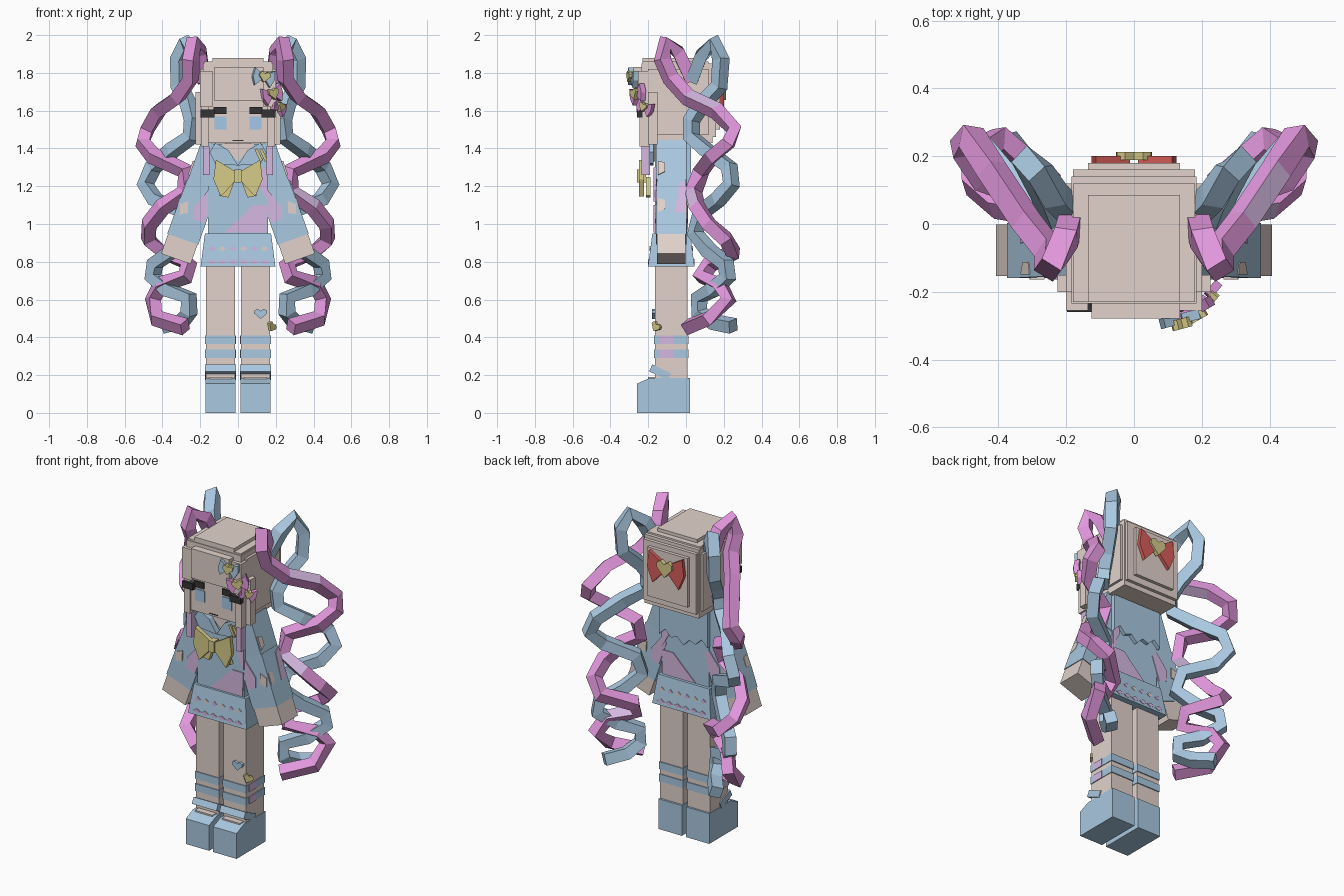
import bpy
import bmesh
from math import radians, pi
from mathutils import Matrix, Vector

default_cube = bpy.data.objects.get("Cube")
if default_cube:
    bpy.data.objects.remove(default_cube, do_unlink=True)


def material(name, r, g, b):
    mat = bpy.data.materials.new(name)
    mat.use_nodes = True
    mat.diffuse_color = (r, g, b, 1)
    mat.node_tree.nodes["Principled BSDF"].inputs["Base Color"].default_value = (r, g, b, 1)
    return mat


SKIN = material("warm beige", .76, .65, .60)
BLUE = material("powder blue", .40, .58, .75)
EYE = material("eye blue", .37, .58, .80)
PINK = material("orchid pink", .76, .31, .72)
LILAC = material("lilac", .66, .48, .75)
GOLD = material("pale gold", .68, .60, .25)
RED = material("coral red", .68, .11, .10)
BLACK = material("soft black", .035, .033, .035)


def finish(name, bm, mat, matrix=None):
    if matrix:
        bm.transform(matrix)
    bmesh.ops.recalc_face_normals(bm, faces=bm.faces[:])
    mesh = bpy.data.meshes.new(name)
    bm.to_mesh(mesh)
    bm.free()
    mesh.materials.append(mat)
    obj = bpy.data.objects.new(name, mesh)
    bpy.context.collection.objects.link(obj)
    return obj


def loft(name, bottom, top, mat, matrix=None):
    """Bridge two equal closed loops of 3D points and cap both ends."""
    bm = bmesh.new()
    a = [bm.verts.new(p) for p in bottom]
    b = [bm.verts.new(p) for p in top]
    bm.faces.new(a)
    bm.faces.new(b)
    for i in range(len(a)):
        j = (i + 1) % len(a)
        bm.faces.new((a[i], a[j], b[j], b[i]))
    return finish(name, bm, mat, matrix)


def box(name, xs, ys, zs, mat, matrix=None, flare=0):
    """Box from ranges; flare widens the bottom on every side."""
    def rect(z, f):
        (x0, x1), (y0, y1) = xs, ys
        return [(x0 - f, y0 - f, z), (x1 + f, y0 - f, z), (x1 + f, y1 + f, z), (x0 - f, y1 + f, z)]
    return loft(name, rect(zs[0], flare), rect(zs[1], 0), mat, matrix)


def plate(name, points, y, mat, thick=.008, matrix=None):
    """Flat outline in x and z, given a thickness along y."""
    h = thick / 2
    return loft(name, [(u, y - h, v) for u, v in points], [(u, y + h, v) for u, v in points], mat, matrix)


def place(x, y, z, turn=0, roll=0, size=1):
    return (Matrix.Translation((x, y, z)) @ Matrix.Rotation(radians(turn), 4, 'Z')
            @ Matrix.Rotation(radians(roll), 4, 'Y') @ Matrix.Scale(size, 4))


HALF_HEART = [(1, .1), (.95, .6), (.5, .9)]
HEART = [(0, -1)] + HALF_HEART + [(0, .55)] + [(-u, v) for u, v in reversed(HALF_HEART)]
WING = [(.1, .18), (.9, .65), (1, -.15), (.7, -.85), (.1, -.2)]


def bow(name, matrix, mat, heart_size, depth=.2):
    for side, s in (("left", 1), ("right", -1)):
        plate(f"{name}_{side}_wing", [(u * s, v) for u, v in WING], 0, mat, depth, matrix)
    if heart_size:
        heart = [(u * heart_size, v * heart_size) for u, v in HEART]
        plate(f"{name}_heart", heart, -depth / 2, GOLD, depth, matrix)
    else:
        box(f"{name}_knot", (-.14, .14), (-.18, .18), (-.28, .25), mat, matrix)


# Head and stepped hair shell
box("head", (-.185, .185), (-.235, .14), (1.43, 1.85), SKIN)
box("hair_sides", (-.2, .2), (-.2, .12), (1.47, 1.82), SKIN)
box("hair_crown", (-.18, .18), (-.23, .12), (1.8, 1.86), SKIN)
box("hair_top", (-.135, .135), (-.23, .085), (1.85, 1.88), SKIN)
box("hair_back", (-.18, .18), (.1, .16), (1.46, 1.83), SKIN)
box("hair_back_panel", (-.135, .135), (.14, .18), (1.5, 1.8), SKIN)
box("fringe", (-.125, .135), (-.278, -.2), (1.65, 1.83), SKIN)
box("neck", (-.07, .07), (-.14, -.02), (1.38, 1.45), SKIN)
box("mouth", (-.03, .03), (-.238, -.23), (1.44, 1.445), BLACK)
for side, s in (("left", 1), ("right", -1)):
    def span(a, b):
        return tuple(sorted((a * s, b * s)))
    box(f"{side}_fringe_lock", span(.135, .2), (-.255, -.2), (1.62, 1.81), SKIN)
    box(f"{side}_cheek_lock", span(.155, .195), (-.245, -.19), (1.41, 1.64), SKIN)
    box(f"{side}_lock_tip", span(.15, .185), (-.235, -.19), (1.26, 1.41), LILAC)
    box(f"{side}_ear_tuft", span(.19, .225), (-.2, -.15), (1.42, 1.7), SKIN)
    box(f"{side}_eye", span(.06, .125), (-.24, -.23), (1.5, 1.57), EYE)
    box(f"{side}_outer_brow", span(.125, .198), (-.26, -.23), (1.565, 1.605), BLACK)
    box(f"{side}_inner_brow", span(.062, .13), (-.243, -.23), (1.582, 1.62), BLACK)

# Hair clips and back bow
bow("upper_clip", place(.135, -.28, 1.78, 15, 10, .06), BLUE, .5, .5)
bow("middle_clip", place(.178, -.255, 1.69, 30, -15, .062), PINK, .5, .5)
bow("lower_clip", place(.215, -.215, 1.62, 50, 20, .052), PINK, .48, .5)
bow("back_bow", place(0, .188, 1.71, 180, 0, .125), RED, .42)

# Dress
box("torso", (-.16, .16), (-.165, .005), (.9, 1.42), BLUE)
box("skirt", (-.175, .175), (-.178, .022), (.775, .95), BLUE, flare=.023)
teeth = 9
zigzag = [(-.165 + .33 * i / (teeth - 1), 1.2 + .04 * (i % 2) - .025 * (i in (3, 4, 5))) for i in range(teeth)]
plate("back_collar", zigzag + [(.165, 1.425), (-.165, 1.425)], .015, BLUE, .025)
for name, y in (("front", -.167), ("back", .007)):
    plate(f"{name}_large_patch", [(-.07, .955), (.15, .955), (.155, 1.1), (.08, 1.1), (.02, 1.04)], y, LILAC)
    plate(f"{name}_side_patch", [(.11, 1.2), (.158, 1.12), (.158, 1.3), (.125, 1.3)], y, LILAC)


def skirt_y(z, back):
    edge = .023 * (.95 - z) / .175
    return .022 + edge if back else -.178 - edge


for back in (False, True):
    for i in range(6):
        x = -.14 + .056 * i
        for z, mat, w in ((.87, SKIN if i % 2 else LILAC, .018), (.8, LILAC, .024)):
            dot = [(x - w, z), (x, z - .014), (x + w, z), (x, z + .014)]
            plate("skirt_dot", dot, skirt_y(z, back), mat)

# Collar, chest bow and pin
plate("neck_opening", [(0, 1.33), (.09, 1.425), (-.09, 1.425)], -.168, SKIN)
for side, s in (("left", 1), ("right", -1)):
    flap = [(0, 1.31), (.12, 1.32), (.15, 1.38), (.12, 1.43), (.05, 1.39)]
    plate(f"{side}_collar_flap", [(u * s, v) for u, v in flap], -.19, BLUE, .035)
    tail = [(.01, 1.25), (.06, 1.25), (.1, 1.15), (.05, 1.14)]
    plate(f"{side}_bow_tail", [(u * s, v) for u, v in tail], -.2, GOLD, .025)
bow("chest_bow", place(0, -.235, 1.255, size=.13), GOLD, 0)
for i in range(2):
    box("collar_pin", (-.008, .008), (-.01, .01), (-.035, .035), GOLD, place(.11 + .025 * i, -.21, 1.365, 0, -25))

# Arms with wide sleeves
for side, s in (("left", 1), ("right", -1)):
    arm = place(.122 * s, -.0775, 1.4, 0, -19.5 * s)
    box(f"{side}_shoulder", (-.08, .08), (-.08, .08), (-.2, .02), BLUE, arm)
    box(f"{side}_sleeve", (-.083, .083), (-.077, .077), (-.4, -.2), BLUE, arm, .004)
    box(f"{side}_cuff", (-.087, .087), (-.081, .081), (-.51, -.4), BLUE, arm)
    box(f"{side}_hand", (-.083, .083), (-.076, .076), (-.62, -.5), SKIN, arm)
    for y in (-.082, .082):
        lilac = [(-.08, -.39), (-.02, -.39), (.0, -.33), (-.04, -.22), (-.08, -.24)]
        plate(f"{side}_sleeve_patch", [(u * s, v) for u, v in lilac], y, LILAC, .008, arm)
        spot = [(.02, -.37), (.06, -.39), (.075, -.34), (.04, -.31)]
        plate(f"{side}_pale_patch", [(u * s, v) for u, v in spot], y, SKIN, .008, arm)
    outer = arm @ place(.084 * s, 0, 0, 90)
    plate(f"{side}_outer_patch", [(.02, -.39), (.077, -.39), (.077, -.21), (.04, -.23)], 0, LILAC, .009, outer)
    for z in (-.35, -.14):
        spot = [(-.072, z - .04), (-.035, z - .02), (-.035, z + .03), (-.072, z + .04)]
        plate(f"{side}_outer_spot", spot, 0, SKIN, .009, outer)

# Legs, striped socks and shoes
SHOE = [(-.26, 0), (.02, 0), (.02, .185), (-.16, .185), (-.19, .185), (-.26, .155)]
for side, s in (("left", 1), ("right", -1)):
    x = .093 * s
    box(f"{side}_leg", (x - .077, x + .077), (-.163, .008), (.1, .85), SKIN)
    for z in (.29, .365):
        box(f"{side}_sock_stripe", (x - .081, x + .081), (-.169, .014), (z, z + .045), BLUE)
        box(f"{side}_stripe_tint", (x - .083, x + .083), (-.14, -.07), (z, z + .045), LILAC)
    plate(f"{side}_shoe", SHOE, 0, BLUE, .158, place(x, 0, 0, 90))
    box(f"{side}_instep", (x - .06, x + .06), (-.2, -.15), (.15, .189), SKIN)
    strap = Matrix.Translation((x, -.137, .215)) @ Matrix.Rotation(radians(-25), 4, 'X')
    box(f"{side}_strap", (-.083, .083), (-.055, .055), (-.02, .02), BLUE, strap)
plate("blue_leg_heart", [(u * .035, v * .028) for u, v in HEART], 0, BLUE, .02, place(.12, -.17, .525))
plate("gold_leg_heart", [(u * .03, v * .026) for u, v in HEART], 0, GOLD, .015, place(.178, -.158, .455, 50, 30))

# Coiled twin tails, one pink and one blue strand on each side
PINK_PATH = [
    (.18, .03, 1.76), (.2, -.04, 1.91), (.235, -.11, 1.96), (.25, -.125, 1.87), (.25, -.08, 1.77),
    (.32, .01, 1.67), (.42, .16, 1.6), (.48, .255, 1.5), (.505, .225, 1.43), (.45, .14, 1.36),
    (.28, .08, 1.28), (.28, .04, 1.17), (.4, .06, 1.09), (.47, .12, 1.0), (.475, .21, .92), (.4, .25, .85),
    (.26, .13, .79), (.28, .08, .72), (.41, .18, .68), (.45, .225, .6), (.43, .12, .5), (.28, .01, .455)]
BLUE_PATH = [
    (.18, .03, 1.76), (.23, .08, 1.89), (.275, .15, 1.96), (.315, .185, 1.87), (.31, .175, 1.73),
    (.26, .08, 1.63), (.24, .03, 1.55), (.25, .03, 1.46), (.35, .11, 1.39), (.45, .23, 1.3),
    (.49, .24, 1.21), (.44, .17, 1.13), (.28, .08, 1.06), (.26, .05, .95), (.34, .12, .86),
    (.44, .21, .79), (.45, .22, .72), (.37, .14, .65), (.26, .07, .61), (.26, .07, .53),
    (.3, .15, .48), (.38, .25, .46)]


def strand(name, path, mat, accent, radius=.047):
    """Sweep a square along a path; every sixth segment takes the accent colour."""
    pts = [Vector(p) for p in path]
    bm = bmesh.new()
    rings = []
    across = Vector((1, 0, 0))
    for i, p in enumerate(pts):
        before = (p - pts[max(i - 1, 0)]).normalized()
        after = (pts[min(i + 1, len(pts) - 1)] - p).normalized()
        along = (before + after).normalized()
        across = (across - along * across.dot(along)).normalized()
        turn = [Matrix.Rotation(pi / 4 + k * pi / 2, 3, along) @ across for k in range(4)]
        rings.append([bm.verts.new(p + t * radius) for t in turn])
    for i, (a, b) in enumerate(zip(rings, rings[1:])):
        for k in range(4):
            face = bm.faces.new((a[k], a[k - 1], b[k - 1], b[k]))
            face.material_index = int(i % 6 == 5 and k == 0)
    bm.faces.new(rings[0])
    bm.faces.new(rings[-1])
    finish(name, bm, mat).data.materials.append(accent)


for side, s in (("left", 1), ("right", -1)):
    for label, path, mat, accent in (("pink", PINK_PATH, PINK, LILAC), ("blue", BLUE_PATH, BLUE, BLUE)):
        strand(f"{side}_{label}_strand", [(x * s, y, z) for x, y, z in path], mat, accent)
